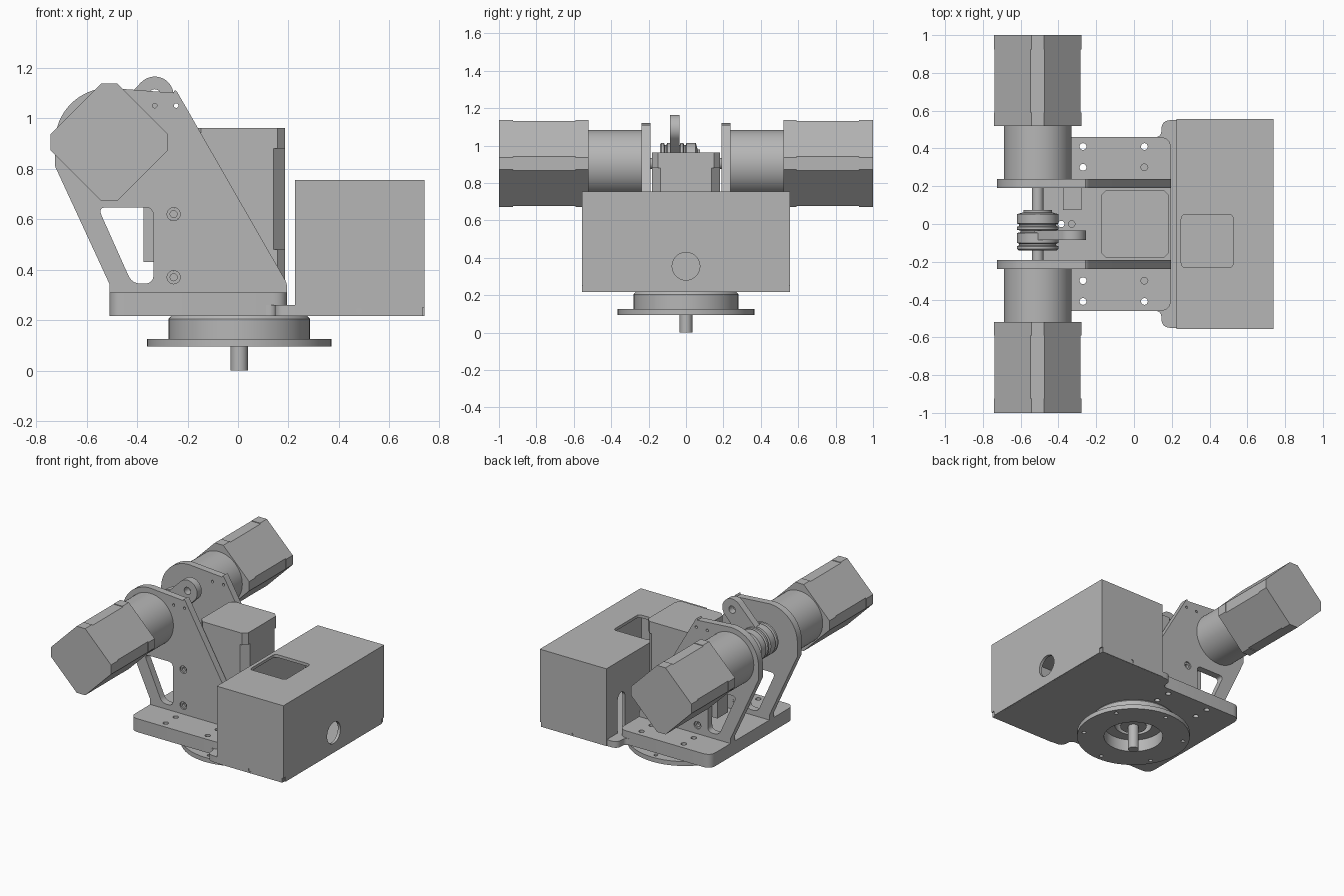
import bpy, bmesh
from math import sin, cos, pi, radians
from mathutils import Vector

cube = bpy.data.objects.get("Cube")
if cube:
    bpy.data.objects.remove(cube, do_unlink=True)

grey = bpy.data.materials.new("machined_grey")
grey.use_nodes = True
tone = (0.47, 0.47, 0.47, 1)
grey.diffuse_color = tone
grey.node_tree.nodes["Principled BSDF"].inputs["Base Color"].default_value = tone
parts = []


def finish(name, bm, helper=False):
    bmesh.ops.recalc_face_normals(bm, faces=bm.faces)
    mesh = bpy.data.meshes.new(name)
    bm.to_mesh(mesh)
    bm.free()
    mesh.materials.append(grey)
    ob = bpy.data.objects.new(name, mesh)
    bpy.context.collection.objects.link(ob)
    ob.hide_render = helper
    if not helper:
        parts.append(ob)
    return ob


def place(axis, u, v, t):
    return {"x": (t, u, v), "y": (u, t, v), "z": (u, v, t)}[axis]


def prism(name, outline, axis, lo, hi, helper=False):
    """Extrude a 2D outline along an axis."""
    bm = bmesh.new()
    rings = [[bm.verts.new(place(axis, u, v, t)) for u, v in outline] for t in (lo, hi)]
    n = len(outline)
    for ring in rings:
        bm.faces.new(ring)
    for i in range(n):
        j = (i + 1) % n
        bm.faces.new((rings[0][i], rings[0][j], rings[1][j], rings[1][i]))
    return finish(name, bm, helper)


def arc(u, v, r, start=0, end=360, n=40):
    full = end - start == 360
    steps = n if full else n - 1
    angles = [radians(start + (end - start) * i / steps) for i in range(n)]
    return [(u + r * cos(a), v + r * sin(a)) for a in angles]


def rounded(corners, r):
    """Fillet every corner; a corner may carry its own radius."""
    out, n = [], len(corners)
    for i, c in enumerate(corners):
        p, a, b = (Vector(q[:2]) for q in (c, corners[i - 1], corners[(i + 1) % n]))
        rad = c[2] if len(c) > 2 else r
        if rad == 0:
            out.append(tuple(p))
            continue
        s, e = p + (a - p).normalized() * rad, p + (b - p).normalized() * rad
        for k in range(7):
            t = k / 6
            out.append(tuple(s * (1 - t) ** 2 + p * 2 * t * (1 - t) + e * t * t))
    return out


def rect(u0, u1, v0, v1):
    return [(u0, v0), (u1, v0), (u1, v1), (u0, v1)]


def cut(ob, outline, axis, lo, hi):
    cutter = prism("cutter", outline, axis, lo, hi, True)
    mod = ob.modifiers.new("cut", "BOOLEAN")
    mod.operation, mod.solver, mod.object = "DIFFERENCE", "EXACT", cutter
    bpy.context.view_layer.objects.active = ob
    bpy.ops.object.modifier_apply(modifier=mod.name)
    bpy.data.objects.remove(cutter, do_unlink=True)


def lathe(name, profile, axis, u, v, n=56):
    """Revolve (radius, height) points about an axis; the profile is closed."""
    bm = bmesh.new()
    rings = [[bm.verts.new(place(axis, *p, t)) for p in arc(u, v, r, n=n)] for r, t in profile]
    for k, ring in enumerate(rings):
        nxt = rings[(k + 1) % len(rings)]
        for i in range(n):
            j = (i + 1) % n
            bm.faces.new((ring[i], ring[j], nxt[j], nxt[i]))
    return finish(name, bm)


def chamfered(u, v, half, c, diamond=False):
    """Square with cut corners, optionally turned by an eighth."""
    a, b = half, half - c
    pts = [(a, -b), (a, b), (b, a), (-b, a), (-a, b), (-a, -b), (-b, -a), (b, -a)]
    if diamond:
        k = 0.5 ** 0.5
        pts = [((x - y) * k, (x + y) * k) for x, y in pts]
    return [(u + x, v + y) for x, y in pts]


AX, AZ = -0.51, 0.905   # drive axis
CX = 0.005              # turntable axis

# Base plate with screw holes, and its wide lug plate beneath the cover
base = prism("base_plate", rounded([(-0.51, -0.46), (0.195, -0.46), (0.195, 0.46), (-0.51, 0.46)], 0.06), "z", 0.217, 0.31)
for x in (-0.27, 0.055):
    for y in (-0.41, -0.3, 0.3, 0.41):
        cut(base, arc(x, y, 0.018, n=20), "z", 0.1, 0.4)
for x in (-0.385, -0.33):
    cut(base, arc(x, 0, 0.017, n=20), "z", 0.1, 0.4)
cut(base, arc(CX, 0, 0.15), "z", 0.1, 0.27)
prism("lug_plate", rounded([(0.1, -0.46, 0), (0.145, -0.46, 0.035), (0.145, -0.55, 0.05), (0.73, -0.55, 0),
                            (0.73, 0.55, 0), (0.145, 0.55, 0.05), (0.145, 0.46, 0.035), (0.1, 0.46, 0),
                            (0.19, 0.3, 0), (0.19, -0.3, 0)], 0), "z", 0.2165, 0.26)

# Turntable: stepped collar, bolted flange, bearing and spindle
lathe("turntable_collar", [(0.19, 0.12), (0.28, 0.12), (0.28, 0.205), (0.27, 0.217), (0.19, 0.217)], "z", CX, 0)
flange = lathe("turntable_flange", [(0.19, 0.095), (0.365, 0.095), (0.365, 0.126), (0.19, 0.126)], "z", CX, 0)
for i in range(6):
    a = radians(60 * i + 30)
    cut(flange, arc(CX + 0.325 * cos(a), 0.325 * sin(a), 0.013, n=16), "z", 0, 0.2)
lathe("bearing_outer", [(0.12, 0.18), (0.19, 0.18), (0.19, 0.23), (0.12, 0.23)], "z", CX, 0)
lathe("bearing_inner", [(0.03, 0.17), (0.085, 0.17), (0.085, 0.27), (0.03, 0.27)], "z", CX, 0)
prism("spindle", arc(CX, 0, 0.034), "z", 0, 0.29)

# Hollow cover box with service window, cable hole and side slot
cover = prism("cover_box", rect(0.225, 0.738, -0.555, 0.555), "z", 0.217, 0.755)
cut(cover, rect(0.245, 0.718, -0.535, 0.535), "z", 0.1, 0.735)
cut(cover, rounded(rect(0.25, 0.525, -0.23, 0.05), 0.025), "z", 0.7, 0.8)
cut(cover, arc(0, 0.355, 0.074), "x", 0.7, 0.8)
cut(cover, [(0.35, 0.26), (0.43, 0.26)] + arc(0.39, 0.49, 0.04, 0, 180, 14), "x", 0.2, 0.3)
for y in (-0.56, 0.53):
    cut(cover, arc(0.48, 0.237, 0.012, n=16), "y", y, y + 0.03)
    cut(cover, rect(0.728, 0.75, 0.2, 0.25), "y", y, y + 0.03)

# Upright motor: two caps and a body with deeper corner cuts
for name, lo, hi, c in (("upright_motor_base", 0.31, 0.48, 0.03),
                        ("upright_motor_body", 0.48, 0.88, 0.045),
                        ("upright_motor_cap", 0.88, 0.962, 0.03)):
    prism(name, chamfered(CX, 0, 0.181, c), "z", lo, hi)
prism("sensor_block", rect(-0.375, -0.275, 0.07, 0.19), "y", 0, 0.01, True) and None
bpy.data.objects.remove(bpy.data.objects["sensor_block"], do_unlink=True)
prism("sensor_block", rect(-0.375, -0.277, 0.075, 0.19), "z", 0.43, 0.66)

# Mirrored cheek plates, screws, gearboxes and drive motors
cheek_outline = (rounded([(-0.51, 0.305, 0), (0.195, 0.305, 0), (0.195, 0.345), (-0.25, 1.12)], 0.02)
                 + arc(AX, AZ, 0.215, 90, 180, 24) + [(-0.725, 0.81), (-0.51, 0.345)])
for side, s in (("front", -1), ("back", 1)):
    def span(a, b):
        return sorted((s * a, s * b))

    cheek = prism(side + "_cheek", cheek_outline, "y", *span(0.19, 0.238))
    cut(cheek, rounded([(-0.42, 0.345), (-0.335, 0.345), (-0.335, 0.647), (-0.555, 0.647)], 0.035), "y", *span(0.1, 0.3))
    for x in (-0.33, -0.245):
        cut(cheek, arc(x, 1.05, 0.009, n=14), "y", *span(0.1, 0.3))
    for z in (0.37, 0.62):
        cut(cheek, arc(-0.255, z, 0.026, n=24), "y", *span(0.1, 0.3))
        lathe(side + "_screw", [(0.014, s * 0.192), (0.026, s * 0.192), (0.026, s * 0.228), (0.014, s * 0.228)],
              "y", -0.255, z, 20)
        prism(side + "_screw_floor", arc(-0.255, z, 0.02, n=20), "y", *span(0.192, 0.21))
    prism(side + "_gearbox", arc(AX, AZ, 0.179, n=64), "y", *span(0.236, 0.522))
    for part, a, b, c in (("motor_flange", 0.52, 0.59, 0.046),
                          ("motor_body", 0.59, 0.925, 0.052),
                          ("motor_cap", 0.925, 1.0, 0.046)):
        prism(side + "_" + part, chamfered(AX, AZ, 0.187, c, True), "y", *span(a, b))

# Drive shaft, grooved coupling and lever
prism("drive_shaft", arc(AX, AZ, 0.03, n=32), "y", -0.19, 0.19)
grooves = [(0.02, -0.14), (0.1, -0.14), (0.11, -0.132), (0.11, -0.118), (0.098, -0.113), (0.098, -0.105),
           (0.11, -0.1), (0.11, -0.048), (0.092, -0.043), (0.092, -0.035), (0.11, -0.03), (0.11, -0.015),
           (0.098, -0.01), (0.098, -0.002), (0.11, 0.003), (0.11, 0.052), (0.075, 0.062), (0.075, 0.075), (0.02, 0.075)]
lathe("coupling", grooves, "y", AX, AZ)
lever = prism("lever", arc(-0.33, 1.09, 0.075, -45, 135, 24) + arc(AX, AZ, 0.075, 135, 315, 24), "y", -0.085, -0.035)
cut(lever, arc(-0.33, 1.09, 0.025, n=24), "y", -0.2, 0.1)

# Smooth the round surfaces, keep edges sharp
bpy.ops.object.select_all(action="DESELECT")
for ob in bpy.context.scene.objects:
    if ob.type == "MESH" and not ob.hide_render:
        ob.select_set(True)
        bpy.context.view_layer.objects.active = ob
bpy.ops.object.shade_smooth_by_angle(angle=radians(30))
